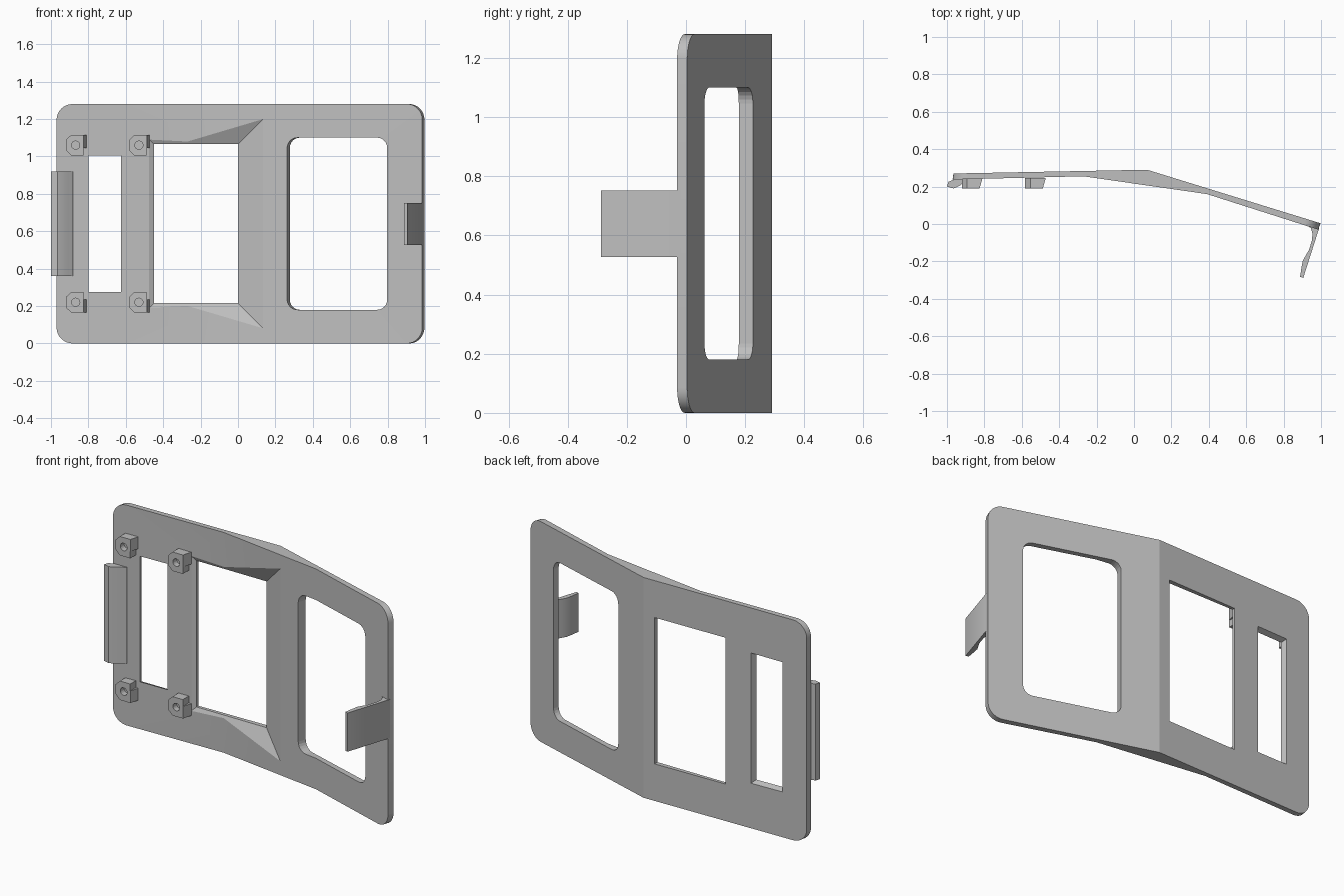
import bpy, bmesh, math
from mathutils import Vector

if "Cube" in bpy.data.objects:
    bpy.data.objects.remove(bpy.data.objects["Cube"])

H = 1.28
grey = bpy.data.materials.new("plain grey")
grey.diffuse_color = (0.52, 0.52, 0.52, 1)
grey.use_nodes = True
grey.node_tree.nodes["Principled BSDF"].inputs["Base Color"].default_value = grey.diffuse_color


def make(name, bm):
    bmesh.ops.recalc_face_normals(bm, faces=bm.faces)
    me = bpy.data.meshes.new(name)
    bm.to_mesh(me)
    bm.free()
    me.materials.append(grey)
    ob = bpy.data.objects.new(name, me)
    bpy.context.collection.objects.link(ob)
    return ob


def loft(name, rings):
    """Solid through rings that have equal point counts, capped at both ends."""
    bm = bmesh.new()
    vs = [[bm.verts.new(p) for p in r] for r in rings]
    n = len(rings[0])
    for a, b in zip(vs, vs[1:]):
        for i in range(n):
            j = (i + 1) % n
            bm.faces.new((a[i], a[j], b[j], b[i]))
    bm.faces.new(vs[0])
    bm.faces.new(vs[-1])
    return make(name, bm)


def upright(name, prof, z0, z1):
    return loft(name, [[(x, y, z) for x, y in prof] for z in (z0, z1)])


def rect(x0, x1, z0, z1, y):
    return [(x0, y, z0), (x1, y, z0), (x1, y, z1), (x0, y, z1)]


def cut(ob, cutter):
    cutter.hide_render = True
    cutter.hide_set(True)
    m = ob.modifiers.new("cut", "BOOLEAN")
    m.operation, m.solver, m.object = "DIFFERENCE", "EXACT", cutter


def smooth(ob, angle=30):
    bpy.ops.object.select_all(action="DESELECT")
    ob.select_set(True)
    bpy.context.view_layer.objects.active = ob
    bpy.ops.object.shade_smooth_by_angle(angle=math.radians(angle))


# bent panel with rounded outer corners
prof = [(-0.97, 0.238), (-0.27, 0.255), (0.39, 0.16), (0.985, -0.03),
        (0.997, 0.004), (0.07, 0.29), (-0.965, 0.27)]
panel = upright("panel", prof, 0, H)
bm = bmesh.new()
bm.from_mesh(panel.data)
corners = [e for e in bm.edges
           if abs(e.verts[0].co.z - e.verts[1].co.z) < 1e-4
           and (all(v.co.x < -0.9 for v in e.verts) or all(v.co.x > 0.9 for v in e.verts))]
bmesh.ops.bevel(bm, geom=corners, offset=0.085, segments=8, profile=0.5, affect="EDGES")
bm.to_mesh(panel.data)
bm.free()

# middle window with a recess that flares towards the front
cut(panel, loft("middle_window_cutter", [rect(-0.45, 0, 0.215, 1.065, y) for y in (0.1, 0.4)]))
f = 0.206
cut(panel, loft("recess_cutter", [rect(-0.45, 0, 0.215, 1.065, 0.262),
                                  rect(-0.45 - f, f, 0.215 - f, 1.065 + f, 0.162)]))

# narrow slot, slightly wider at the back
cut(panel, loft("slot_cutter", [rect(-0.798, -0.625, 0.275, 1.005, 0.2),
                                rect(-0.798, -0.625, 0.275, 1.005, 0.245),
                                rect(-0.815, -0.608, 0.258, 1.022, 0.285)]))

# rounded window through the sloping wing, cut square to its surface
t = Vector((0.956, -0.295, 0))
n = Vector((0.295, 0.956, 0))
start = Vector((0.272, 0.21, 0))
w, z0, z1, r = 0.555, 0.18, 1.10, 0.055
outline = []
for cx, cz, a0 in ((w - r, z1 - r, 0), (r, z1 - r, 90), (r, z0 + r, 180), (w - r, z0 + r, 270)):
    for k in range(7):
        a = math.radians(a0 + 15 * k)
        outline.append((cx + r * math.cos(a), cz + r * math.sin(a)))
cut(panel, loft("wing_window_cutter",
                [[start + t * u + n * d + Vector((0, 0, z)) for u, z in outline]
                 for d in (-0.2, 0.2)]))
smooth(panel, 15)

# curved lip on the left edge
lip = upright("edge_lip", [(-0.88, 0.245), (-0.885, 0.236), (-0.91, 0.22), (-0.935, 0.203),
                           (-0.965, 0.19), (-1.0, 0.2), (-0.992, 0.226), (-0.965, 0.236),
                           (-0.955, 0.25)], 0.36, 0.92)
smooth(lip, 25)

# snap tab on the right edge
tab = upright("snap_tab", [(0.925, -0.005), (0.945, -0.022), (0.954, -0.05), (0.952, -0.085),
                           (0.935, -0.14), (0.92, -0.165), (0.903, -0.195), (0.896, -0.23),
                           (0.888, -0.282), (0.905, -0.288), (0.99, -0.022), (0.985, 0.0)],
              0.527, 0.752)
smooth(tab, 35)

# four screw bosses: eight-sided left end, wedge on the right, blind hole
for cx in (-0.868, -0.53):
    for side, cz in ((1, 1.06), (-1, 0.22)):
        boss = loft("screw_boss", [
            [(cx + x, y, cz + side * z) for x, z in
             ((-0.052, -0.028), (-0.024, -0.055), (0.042, -0.055), (0.042, -0.015),
              (s, -0.015), (s, 0.055), (-0.024, 0.055), (-0.052, 0.028))]
            for s, y in ((0.0425, 0.19), (0.058, 0.245))])
        cut(boss, loft("boss_hole_cutter", [
            [(cx + 0.022 * math.cos(k * math.pi / 8), y, cz + 0.022 * math.sin(k * math.pi / 8))
             for k in range(16)] for y in (0.17, 0.225)]))
        smooth(boss)
